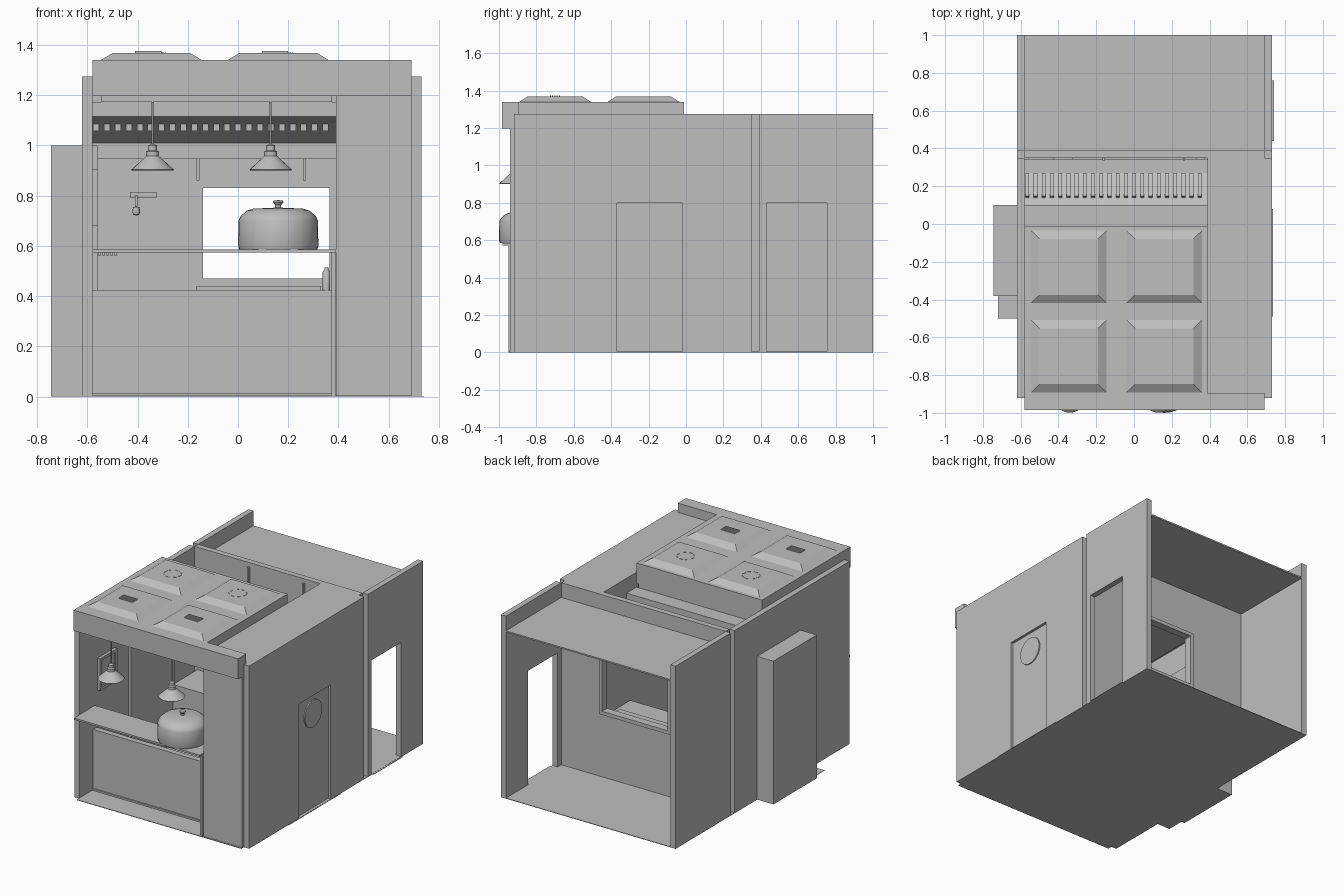
import bpy, bmesh, math
from mathutils import Matrix

cube = bpy.data.objects.get("Cube")
if cube:
    bpy.data.objects.remove(cube, do_unlink=True)

GREY = (0.52, 0.52, 0.52, 1)
mat = bpy.data.materials.new("plain_grey")
mat.use_nodes = True
mat.diffuse_color = GREY
mat.node_tree.nodes["Principled BSDF"].inputs["Base Color"].default_value = GREY


def finish(name, bm, smooth=False):
    bmesh.ops.recalc_face_normals(bm, faces=bm.faces)
    me = bpy.data.meshes.new(name)
    bm.to_mesh(me)
    bm.free()
    me.materials.append(mat)
    ob = bpy.data.objects.new(name, me)
    bpy.context.collection.objects.link(ob)
    if smooth:
        bpy.ops.object.select_all(action='DESELECT')
        ob.select_set(True)
        bpy.context.view_layer.objects.active = ob
        bpy.ops.object.shade_smooth_by_angle(angle=math.radians(35))


def add_box(bm, x, y, z, turn=None):
    """Add a box from (min, max) ranges; turn is an optional rotation about its centre."""
    size = Matrix.Diagonal((x[1] - x[0], y[1] - y[0], z[1] - z[0], 1))
    mid = Matrix.Translation((sum(x) / 2, sum(y) / 2, sum(z) / 2))
    bmesh.ops.create_cube(bm, size=1, matrix=mid @ (turn or Matrix()) @ size)


def boxes(name, *parts):
    bm = bmesh.new()
    for p in parts:
        add_box(bm, *p)
    finish(name, bm)


def framed(u, v, hu, hv):
    """Four (u, v) strips that surround the hole hu x hv; empty strips are dropped."""
    strips = [((u[0], hu[0]), v), ((hu[1], u[1]), v),
              (hu, (v[0], hv[0])), (hu, (hv[1], v[1]))]
    return [s for s in strips if s[0][1] > s[0][0] and s[1][1] > s[1][0]]


def lathe(name, profile, at, steps=28):
    bm = bmesh.new()
    vs = [bm.verts.new((r, 0, z)) for r, z in profile]
    es = [bm.edges.new(e) for e in zip(vs, vs[1:])]
    bmesh.ops.spin(bm, geom=vs + es, cent=(0, 0, 0), axis=(0, 0, 1),
                   angle=math.tau, steps=steps)
    bmesh.ops.remove_doubles(bm, verts=bm.verts, dist=0.0005)
    bmesh.ops.translate(bm, verts=bm.verts, vec=at)
    finish(name, bm, True)


def prism(name, x, outline):
    """Extrude a (y, z) outline along x."""
    bm = bmesh.new()
    face = bm.faces.new([bm.verts.new((x[0], y, z)) for y, z in outline])
    ext = bmesh.ops.extrude_face_region(bm, geom=[face])
    verts = [v for v in ext["geom"] if isinstance(v, bmesh.types.BMVert)]
    bmesh.ops.translate(bm, verts=verts, vec=(x[1] - x[0], 0, 0))
    finish(name, bm)


WALL = 1.275
LEFT, RIGHT = (0.69, 0.73), (-0.62, -0.58)   # side wall thickness ranges
ROOM, FRONT, BACK = (-0.58, 0.39), (-0.92, 0.35), (0.39, 1.0)

# Floor and sills
boxes("floor", ((-0.62, 0.73), (-0.92, 1.0), (0, 0.004)),
      ((-0.58, 0.69), (-0.95, -0.92), (0, 0.004)))
boxes("side_sills", ((-0.72, -0.62), (-0.5, -0.38), (0, 0.003)),
      ((0.73, 0.735), (-0.49, 0.08), (0, 0.003)),
      ((0.73, 0.74), (0.44, 0.76), (0, 0.003)))

# Side walls, with a shut door at the front and an open doorway at the back
boxes("right_front_wall", (RIGHT, FRONT, (0, WALL)))
boxes("right_back_wall", (RIGHT, BACK, (0, WALL)))
boxes("left_front_wall", *[(LEFT, u, v) for u, v in
      framed(FRONT, (0, WALL), (-0.37, -0.02), (0, 0.8))])
boxes("left_back_wall", *[(LEFT, u, v) for u, v in
      framed(BACK, (0, WALL), (0.43, 0.755), (0, 0.8))])
boxes("left_door", ((0.68, 0.712), (-0.37, -0.02), (0, 0.8)))
bm = bmesh.new()
bmesh.ops.create_cone(bm, cap_ends=True, segments=32, radius1=0.095, radius2=0.095, depth=0.008,
                      matrix=Matrix.Translation((0.716, -0.195, 0.665)) @ Matrix.Rotation(math.pi / 2, 4, 'Y'))
finish("door_round_window", bm, True)

# Wall between the rooms, with the serving window and its frame
HX, HZ = (-0.14, 0.365), (0.47, 0.83)
boxes("middle_wall", *[(u, (0.35, 0.39), v) for u, v in
      framed((-0.58, 0.69), (0, WALL), HX, HZ)])
boxes("window_frame", *[(u, (0.39, 0.405), v) for u, v in
      framed((-0.165, 0.39), (0.445, 0.855), HX, HZ)])
boxes("window_ledge", ((-0.165, 0.33), (0.26, 0.35), (0.425, 0.44)))
boxes("back_roof", ((-0.58, 0.69), BACK, (1.162, 1.172)))

# Closed block beside the kitchen
boxes("side_block", ((0.39, 0.69), (-0.94, 0.35), (0, 1.2)),
      ((0.39, 0.69), (-0.9, 0.35), (1.2, WALL)))

# Cabinet set through the right wall
boxes("outer_cabinet", ((-0.745, -0.56), (-0.38, 0.1), (0, 1.0)))

# Raised front roof and fascia
boxes("raised_roof", (ROOM, (-0.9, -0.01), (1.197, 1.34)),
      ((-0.545, 0.375), (-0.9, -0.01), (1.172, 1.197)))
boxes("front_fascia", ((-0.58, 0.69), (-0.985, -0.895), (1.197, 1.34)))

# Four roof hatches: vents on the front pair, broken rings on the rear pair
for side, cx in (("right", -0.345), ("left", 0.16)):
    for row, cy in (("front", -0.70), ("rear", -0.227)):
        bm = bmesh.new()
        add_box(bm, (cx - 0.2, cx + 0.2), (cy - 0.192, cy + 0.192), (1.34, 1.368))
        for v in bm.verts:
            if v.co.z > 1.35:
                v.co.x = cx + (v.co.x - cx) * 0.77
                v.co.y = cy + (v.co.y - cy) * 0.77
        finish(f"{row}_{side}_hatch", bm)
        bm = bmesh.new()
        if row == "front":
            for i in range(5):
                y = cy - 0.028 + i * 0.012
                add_box(bm, (cx - 0.065, cx + 0.04), (y, y + 0.006), (1.367, 1.375))
        else:
            for i in range(8):
                a = i * math.tau / 8
                x, y = cx + 0.055 * math.cos(a), cy + 0.055 * math.sin(a)
                add_box(bm, (x - 0.003, x + 0.003), (y - 0.014, y + 0.014),
                        (1.366, 1.37), Matrix.Rotation(a, 4, 'Z'))
        finish(f"{row}_{side}_hatch_marks", bm)

# Front counter: low panel on a skirting, floating serving shelf and post
boxes("counter_panel", ((-0.58, 0.39), (-0.77, -0.73), (0.004, 0.425)),
      ((-0.58, 0.375), (-0.78, -0.77), (0.004, 0.015)))
boxes("serving_shelf", (ROOM, (-0.98, -0.75), (0.573, 0.585)))
boxes("shelf_post", ((0.372, 0.388), (-0.95, -0.92), (0, 0.573)))
boxes("shelf_pegs", *[((-0.555 + i * 0.016, -0.547 + i * 0.016), (-0.92, -0.86), (0.56, 0.573))
                      for i in range(5)])
boxes("work_counter", ((-0.56, 0.375), (0.08, 0.35), (0.004, 0.42)))

# Extractor hood: beam, sloped plate, slats above it and studs below it
prism("hood_top", ROOM, [(-0.01, 1.115), (0.1, 1.09), (0.1, 1.172), (-0.01, 1.172)])
prism("hood_slope", ROOM, [(0.1, 1.09), (0.1, 1.1), (0.27, 1.022), (0.27, 1.01)])
boxes("hood_front", (ROOM, (0.27, 0.345), (0.945, 1.015)))
slope = Matrix.Rotation(-math.atan2(0.08, 0.17), 4, 'X')
rows = [-0.565 + i * 0.0435 for i in range(22)]
boxes("hood_slats", *[((x - 0.01, x + 0.01), (0.135, 0.27), (1.046, 1.076), slope) for x in rows])
boxes("hood_studs", *[((x - 0.012, x + 0.012), (0.11, 0.16), (1.058, 1.085)) for x in rows])
boxes("wall_struts", *[((x - 0.006, x + 0.006), (0.335, 0.35), (0.86, 1.245)) for x in (-0.16, 0.265)])

# Hanging lamps
for side, x in (("right", -0.34), ("left", 0.13)):
    lathe(f"{side}_lamp", [(0.0, 1.172), (0.004, 1.172), (0.004, 1.005), (0.018, 1.0), (0.018, 0.98),
                           (0.026, 0.975), (0.026, 0.957), (0.085, 0.903), (0.082, 0.9),
                           (0.024, 0.95), (0.0, 0.955)], (x, -0.914, 0), 24)

# Pot with lid and knob
lathe("pot", [(0.0, 0.585), (0.155, 0.585), (0.16, 0.6), (0.158, 0.7), (0.15, 0.718), (0.125, 0.74),
              (0.1, 0.748), (0.012, 0.752), (0.012, 0.762), (0.021, 0.774), (0.019, 0.78),
              (0.0, 0.782)], (0.16, -0.84, 0), 32)

# Small items: bottle, utensil rail with ladle, board on the right wall
lathe("bottle", [(0.0, 0.425), (0.015, 0.425), (0.015, 0.495), (0.008, 0.505), (0.008, 0.513),
                 (0.0, 0.515)], (0.352, -0.75, 0), 12)
boxes("utensil_rail", ((-0.43, -0.325), (0.335, 0.35), (0.79, 0.815)),
      ((-0.409, -0.401), (0.325, 0.335), (0.745, 0.8)))
lathe("ladle_bowl", [(0.0, 0.72), (0.012, 0.724), (0.016, 0.738), (0.012, 0.754), (0.0, 0.756)],
      (-0.405, 0.325, 0), 12)
boxes("wall_board", ((-0.58, -0.57), (-0.72, -0.53), (0.68, 0.905)),
      *[((-0.57, -0.56), u, v) for u, v in
        framed((-0.72, -0.53), (0.68, 0.905), (-0.7, -0.55), (0.7, 0.885))])
